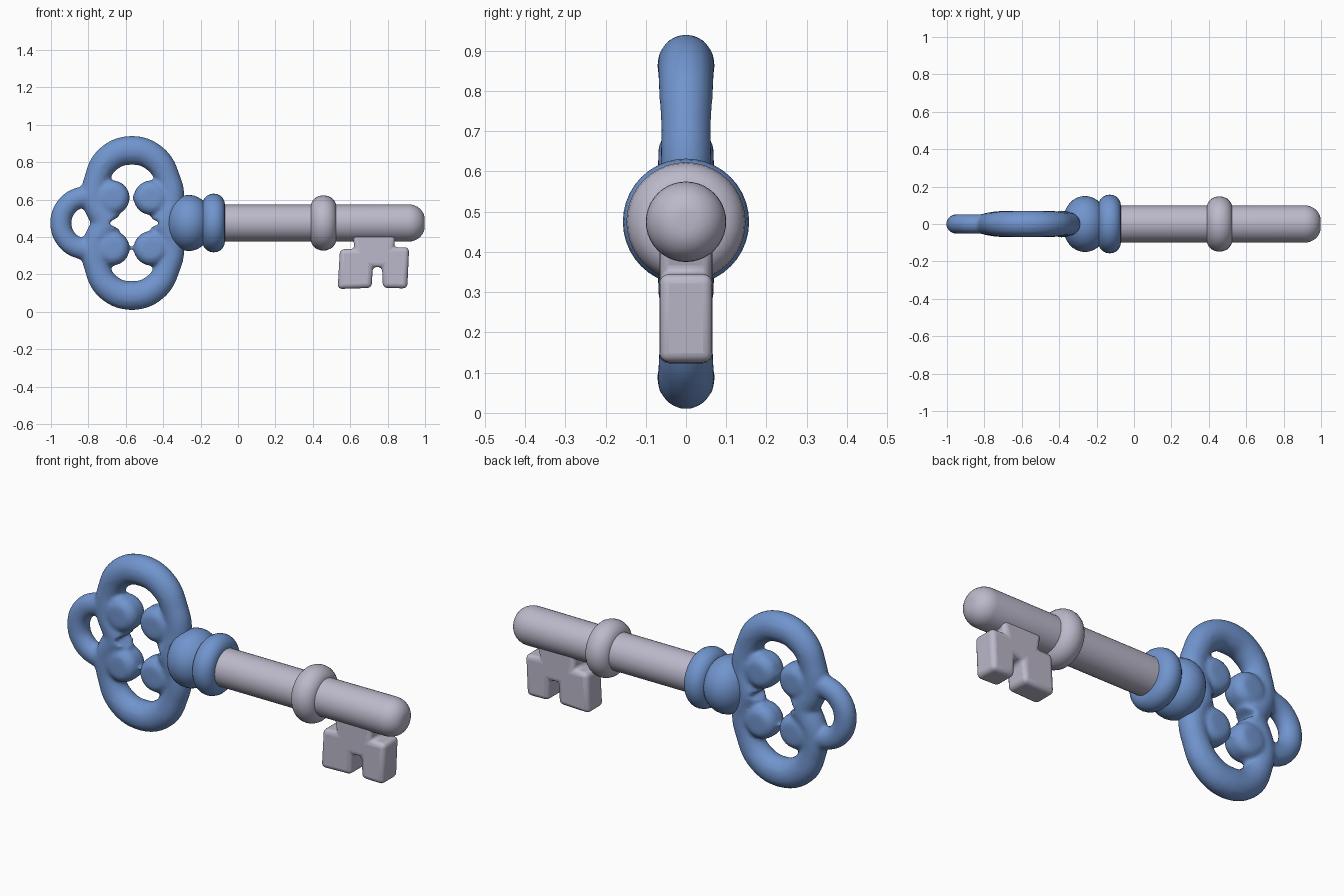
import bpy, bmesh, math
from mathutils import Matrix

if "Cube" in bpy.data.objects:
    bpy.data.objects.remove(bpy.data.objects["Cube"])

AXIS_Z = 0.475  # height of the shaft axis


def material(name, rgb):
    m = bpy.data.materials.new(name)
    m.use_nodes = True
    m.diffuse_color = (*rgb, 1)
    bsdf = m.node_tree.nodes["Principled BSDF"]
    bsdf.inputs["Base Color"].default_value = (*rgb, 1)
    bsdf.inputs["Roughness"].default_value = 0.6
    return m


blue = material("soft blue", (0.165, 0.30, 0.62))
grey = material("pale lilac grey", (0.50, 0.48, 0.59))


def activate(obj):
    bpy.ops.object.select_all(action="DESELECT")
    obj.select_set(True)
    bpy.context.view_layer.objects.active = obj


def mesh_object(name, bm, mat):
    bmesh.ops.recalc_face_normals(bm, faces=bm.faces[:])
    me = bpy.data.meshes.new(name)
    bm.to_mesh(me)
    bm.free()
    obj = bpy.data.objects.new(name, me)
    bpy.context.collection.objects.link(obj)
    me.materials.append(mat)
    return obj


def smooth(obj, angle):
    activate(obj)
    bpy.ops.object.shade_smooth_by_angle(angle=math.radians(angle))


def lathe(name, profile, mat, angle=50):
    """Spin (x, radius) points around the shaft axis."""
    bm = bmesh.new()
    verts = [bm.verts.new((x, 0, AXIS_Z + r)) for x, r in profile]
    edges = [bm.edges.new(pair) for pair in zip(verts, verts[1:])]
    bmesh.ops.spin(bm, geom=verts + edges, cent=(0, 0, AXIS_Z), axis=(1, 0, 0),
                   angle=math.tau, steps=40)
    bmesh.ops.remove_doubles(bm, verts=bm.verts[:], dist=0.0005)
    obj = mesh_object(name, bm, mat)
    smooth(obj, angle)
    return obj


def bulge(x, half, base, height, n=10):
    """Half-ellipse profile of a rounded ring."""
    return [(x - half * math.cos(math.pi * i / n),
             base + height * math.sin(math.pi * i / n)) for i in range(n + 1)]


def tube(name, points, sign):
    """Round tube through (x, offset from axis, radius) points."""
    cu = bpy.data.curves.new(name, "CURVE")
    cu.dimensions = "3D"
    cu.bevel_depth = 1
    cu.bevel_resolution = 5
    cu.use_fill_caps = True
    cu.resolution_u = 10
    sp = cu.splines.new("BEZIER")
    sp.bezier_points.add(len(points) - 1)
    for p, (x, z, r) in zip(sp.bezier_points, points):
        p.co = (x, 0, AXIS_Z + sign * z)
        p.radius = r
        p.handle_left_type = p.handle_right_type = "AUTO"
    obj = bpy.data.objects.new(name, cu)
    bpy.context.collection.objects.link(obj)
    activate(obj)
    bpy.ops.object.convert(target="MESH")
    return bpy.context.view_layer.objects.active


# Bow: two mirrored lobes, the small end loop and four scroll ends
lobe = [(-0.70, 0.0, 0.078), (-0.765, 0.125, 0.07), (-0.755, 0.235, 0.068),
        (-0.69, 0.345, 0.075), (-0.567, 0.388, 0.079), (-0.445, 0.345, 0.075),
        (-0.375, 0.235, 0.068), (-0.355, 0.125, 0.07), (-0.39, 0.0, 0.08)]
loop = [(-0.75, 0.135, 0.058), (-0.84, 0.136, 0.058), (-0.915, 0.09, 0.058),
        (-0.947, 0, 0.058), (-0.915, -0.09, 0.058), (-0.84, -0.136, 0.058),
        (-0.75, -0.135, 0.058)]
parts = [tube("upper_lobe", lobe, 1), tube("lower_lobe", lobe, -1),
         tube("end_loop", loop, 1)]
for x in (-0.672, -0.465):
    for side in (1, -1):
        bm = bmesh.new()
        spot = Matrix.Translation((x, 0, AXIS_Z + side * 0.135))
        bmesh.ops.create_cone(bm, cap_ends=True, segments=32, radius1=0.092,
                              radius2=0.092, depth=0.15,
                              matrix=spot @ Matrix.Rotation(math.pi / 2, 4, "X"))
        rims = [e for e in bm.edges if len(e.link_faces) == 2
                and any(len(f.verts) > 4 for f in e.link_faces)]
        bmesh.ops.bevel(bm, geom=rims, offset=0.05, segments=5, profile=0.5,
                        affect="EDGES")
        parts.append(mesh_object("scroll_end", bm, blue))
activate(parts[0])
for p in parts:
    p.select_set(True)
bpy.ops.object.join()
bow = bpy.context.view_layer.objects.active
bow.name = "bow"
for v in bow.data.vertices:
    v.co.y *= 0.92
bow.data.materials.clear()
bow.data.materials.append(blue)
blend = bow.modifiers.new("blend", "REMESH")
blend.mode = "VOXEL"
blend.voxel_size = 0.011
blend.use_smooth_shade = True
soften = bow.modifiers.new("soften", "SMOOTH")
soften.factor = 0.5
soften.iterations = 6

# Collar: ball and ring behind the shaft
ball = [(-0.262 - 0.118 * math.cos(a), 0.15 * math.sin(a) ** 0.9)
        for a in [math.pi * i / 16 for i in range(13)]]
lathe("collar_ball", ball + [(-0.16, 0.1), (-0.16, 0)], blue, 60)
lathe("collar_ring", [(-0.19, 0)] + bulge(-0.13, 0.06, 0.1, 0.057)
      + [(-0.07, 0)], blue, 60)

# Shaft with rounded tip
tip = [(0.91 + 0.088 * math.sin(a), 0.02 + 0.08 * math.cos(a))
       for a in [math.pi / 2 * i / 8 for i in range(9)]]
lathe("shaft", [(-0.12, 0), (-0.12, 0.098), (0.45, 0.098)] + tip + [(0.998, 0)], grey)
lathe("shaft_ring", [(0.388, 0.05)] + bulge(0.457, 0.069, 0.085, 0.063)
      + [(0.526, 0.05)], grey, 60)

# Bit: neck with two teeth
outline = [(0.61, 0.42), (0.625, 0.335), (0.545, 0.335), (0.533, 0.122),
           (0.715, 0.128), (0.72, 0.24), (0.77, 0.24), (0.775, 0.128),
           (0.905, 0.125), (0.915, 0.345), (0.83, 0.345), (0.85, 0.42)]
bm = bmesh.new()
face = bm.faces.new([bm.verts.new((x, -0.066, z)) for x, z in outline])
new = bmesh.ops.extrude_face_region(bm, geom=[face])["geom"]
bmesh.ops.translate(bm, vec=(0, 0.132, 0),
                    verts=[g for g in new if isinstance(g, bmesh.types.BMVert)])
bit = mesh_object("bit", bm, grey)
rounding = bit.modifiers.new("rounding", "BEVEL")
rounding.width = 0.024
rounding.segments = 4
rounding.limit_method = "ANGLE"
smooth(bit, 60)
